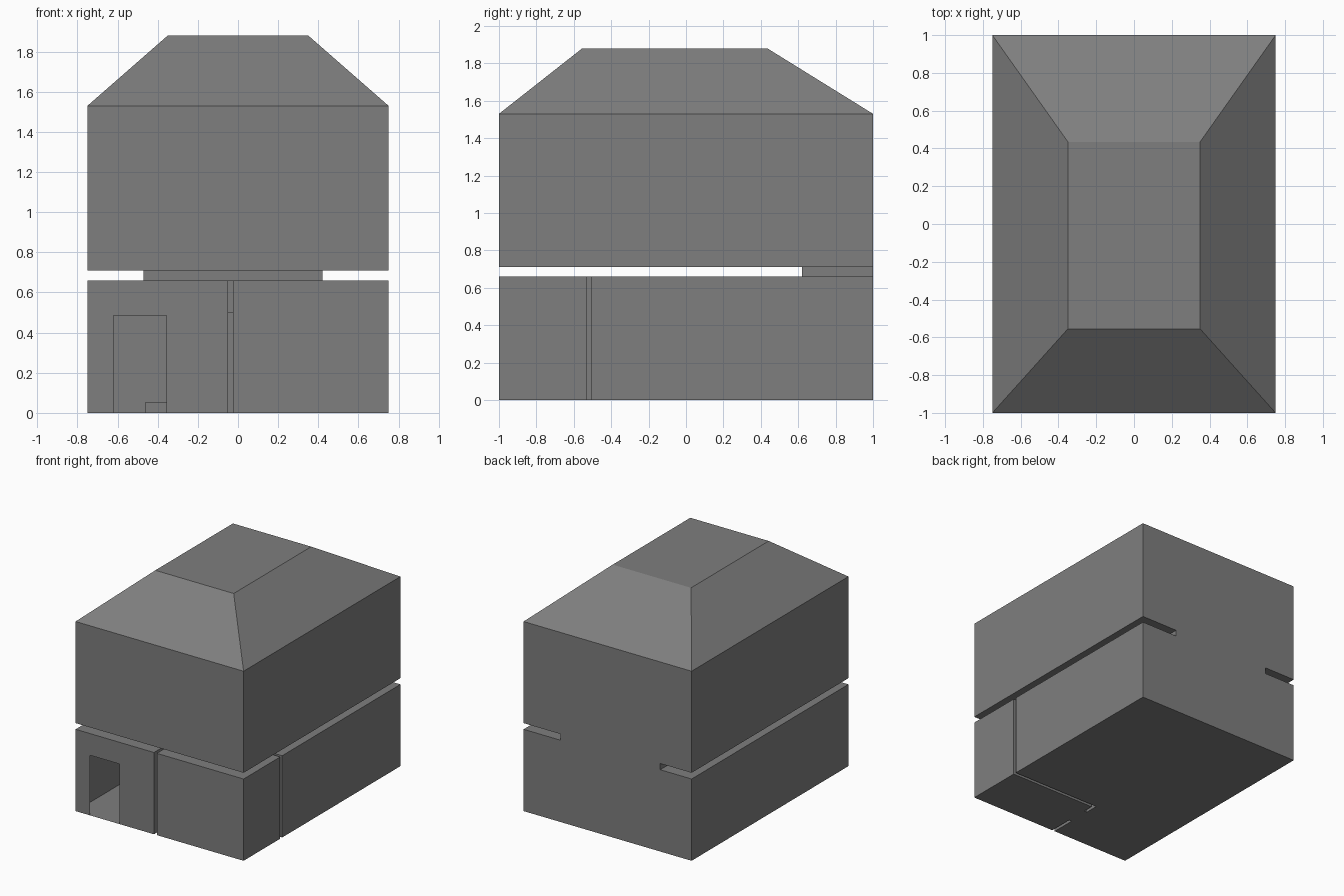
import bpy, bmesh
from mathutils import Vector

if "Cube" in bpy.data.objects:
    bpy.data.objects.remove(bpy.data.objects["Cube"])

AXES = [Vector((1, 0, 0)), Vector((0, 1, 0)), Vector((0, 0, 1))]

# dark grey for the whole building
grey = bpy.data.materials.new("dark_grey")
grey.diffuse_color = (0.21, 0.21, 0.21, 1)
grey.use_nodes = True
grey.node_tree.nodes["Principled BSDF"].inputs["Base Color"].default_value = grey.diffuse_color


def finish(name, bm):
    mesh = bpy.data.meshes.new(name)
    bm.to_mesh(mesh)
    bm.free()
    mesh.materials.append(grey)
    obj = bpy.data.objects.new(name, mesh)
    bpy.context.collection.objects.link(obj)
    return obj


def sweep(points, axis, end):
    """Thin closed shell: an outline extruded along an axis up to end."""
    bm = bmesh.new()
    base = bm.faces.new([bm.verts.new(p) for p in points])
    new = bmesh.ops.extrude_face_region(bm, geom=[base], use_keep_orig=True)["geom"]
    for v in new:
        if isinstance(v, bmesh.types.BMVert):
            v.co[axis] = end
    bmesh.ops.recalc_face_normals(bm, faces=bm.faces)
    return bm


def prism(outline, z0, z1):
    return sweep([(x, y, z0) for x, y in outline], 2, z1)


def rect(x0, x1, y0, y1):
    return [(x0, y0), (x1, y0), (x1, y1), (x0, y1)]


def wall_faces(bm, axis, pos):
    return [f for f in bm.faces if all(abs(v.co[axis] - pos) < 1e-4 for v in f.verts)]


def opening(bm, axis, pos, spans):
    """Cut a rectangular hole in the wall lying at axis = pos."""
    for a, span in spans.items():
        for value in span:
            faces = wall_faces(bm, axis, pos)
            geom = list({e for f in faces for e in list(f.verts) + list(f.edges)}) + faces
            bmesh.ops.bisect_plane(bm, geom=geom, dist=1e-4,
                                   plane_co=AXES[a] * value, plane_no=AXES[a])
    hit = [f for f in wall_faces(bm, axis, pos)
           if all(s[0] < f.calc_center_median()[a] < s[1] for a, s in spans.items())]
    bmesh.ops.delete(bm, geom=hit, context='FACES')


def strip_ends(bm, axis, ends):
    for pos in ends:
        bmesh.ops.delete(bm, geom=wall_faces(bm, axis, pos), context='FACES')


DOOR = {1: (-0.80, -0.62), 2: (0.0, 0.50)}
STAIRWELL = {0: (-0.47, 0.42), 1: (0.62, 1.0)}

# L-shaped ground floor room with entrance, inner doorway and stair opening
bm = prism([(-0.75, -1), (-0.05, -1), (-0.05, -0.508), (0.75, -0.508),
            (0.75, 1), (-0.75, 1)], 0, 0.66)
opening(bm, 1, -1, {0: (-0.62, -0.357), 2: (0.0, 0.485)})
opening(bm, 0, -0.05, DOOR)
opening(bm, 2, 0.66, STAIRWELL)
finish("ground_floor", bm)

# small front side room, separated by a narrow gap
bm = prism(rect(-0.025, 0.75, -1, -0.533), 0, 0.66)
opening(bm, 0, -0.025, DOOR)
finish("side_room", bm)

# doorway lining bridging the gap
bm = prism(rect(-0.05, -0.025, *DOOR[1]), *DOOR[2])
strip_ends(bm, 0, (-0.05, -0.025))
finish("doorway_lining", bm)

# stairwell collar between the floors
bm = prism(rect(*STAIRWELL[0], *STAIRWELL[1]), 0.66, 0.71)
strip_ends(bm, 2, (0.66, 0.71))
finish("stairwell_collar", bm)

# upper room with sloping roof
bm = prism(rect(-0.75, 0.75, -1, 1), 0.71, 1.53)
top = wall_faces(bm, 2, 1.53)
roof = bmesh.ops.extrude_face_region(bm, geom=top)["geom"]
bmesh.ops.delete(bm, geom=[f for f in top if f.is_valid], context='FACES_ONLY')
for v in roof:
    if isinstance(v, bmesh.types.BMVert):
        v.co = (0.35 if v.co.x > 0 else -0.35, 0.435 if v.co.y > 0 else -0.555, 1.88)
opening(bm, 2, 0.71, STAIRWELL)
bmesh.ops.recalc_face_normals(bm, faces=bm.faces)
finish("upper_floor_and_roof", bm)

# stairs inside, rising to the right below the stairwell
RUN = 0.108
profile = [(-0.46, 0.0)]
for i in range(8):
    x, z = -0.46 + RUN * i, 0.055 + 0.093 * i
    profile += [(x, z), (x + RUN, z)]
profile.append((profile[-1][0], 0.0))
finish("stairs", sweep([(x, 0.63, z) for x, z in profile], 1, 0.99))
